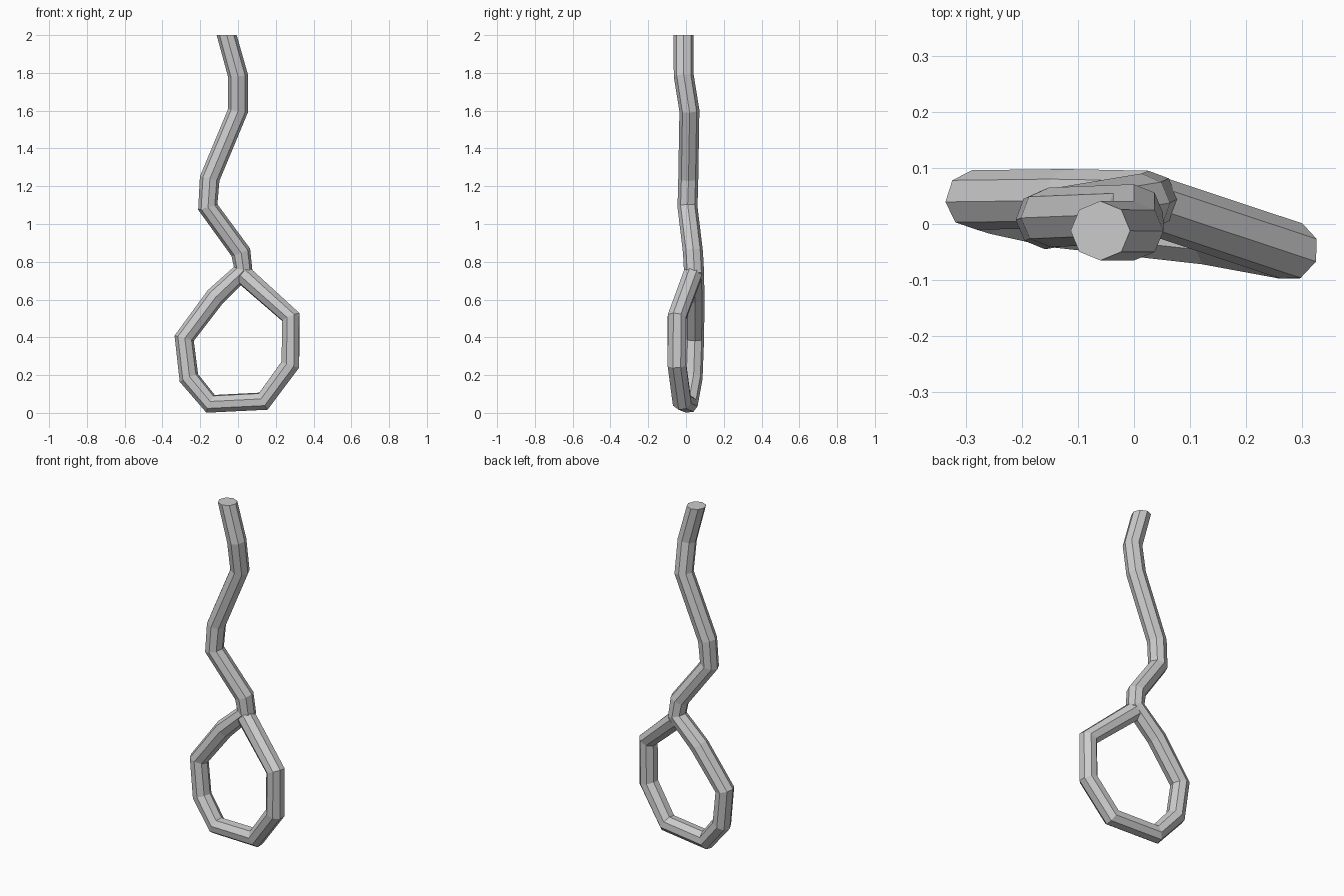
import bpy, bmesh, math
from mathutils import Vector

if "Cube" in bpy.data.objects:
    bpy.data.objects.remove(bpy.data.objects["Cube"])

SIDES, RADIUS = 8, 0.053

# Rope centreline: hanging length from the top, then round the loop back to the knot point
PATH = [Vector(p) for p in [
    (-0.06, -0.012, 2.00), (0.00, -0.012, 1.785), (0.00, 0.018, 1.60),
    (-0.15, 0.012, 1.24), (-0.16, 0.008, 1.09), (0.015, 0.037, 0.85),
    (0.028, 0.042, 0.755), (-0.12, 0.045, 0.615), (-0.285, 0.043, 0.395),
    (-0.26, 0.035, 0.185), (-0.145, 0.010, 0.048), (0.135, -0.022, 0.062),
    (0.277, -0.048, 0.255), (0.28, -0.048, 0.507), (0.03, 0.035, 0.73)]]


def sweep(name, path, first_dir):
    """Sweep a polygon along a path, carrying the ring without twist."""
    bm = bmesh.new()
    side, up = Vector((1, 0, 0)), Vector((0, -1, 0))
    prev, rings = first_dir, []
    for i, p in enumerate(path):
        if i == 0:
            d = first_dir
        elif i == len(path) - 1:
            d = (p - path[i - 1]).normalized()
        else:
            d = ((p - path[i - 1]).normalized() + (path[i + 1] - p).normalized()).normalized()
        turn = prev.rotation_difference(d)
        side, up, prev = turn @ side, turn @ up, d
        ring = []
        for k in range(SIDES):
            a = 2 * math.pi * k / SIDES
            ring.append(bm.verts.new(p + RADIUS * (math.cos(a) * side + math.sin(a) * up)))
        rings.append(ring)
    for a, b in zip(rings, rings[1:]):
        for k in range(SIDES):
            n = (k + 1) % SIDES
            bm.faces.new((a[k], a[n], b[n], b[k]))
    # End caps
    bm.faces.new(rings[0])
    bm.faces.new(rings[-1])
    bmesh.ops.recalc_face_normals(bm, faces=bm.faces)
    mesh = bpy.data.meshes.new(name)
    bm.to_mesh(mesh)
    bm.free()
    obj = bpy.data.objects.new(name, mesh)
    bpy.context.collection.objects.link(obj)
    return obj


# Rope with level-cut top end
sweep("looped_rope", PATH, Vector((0, 0, -1)))
